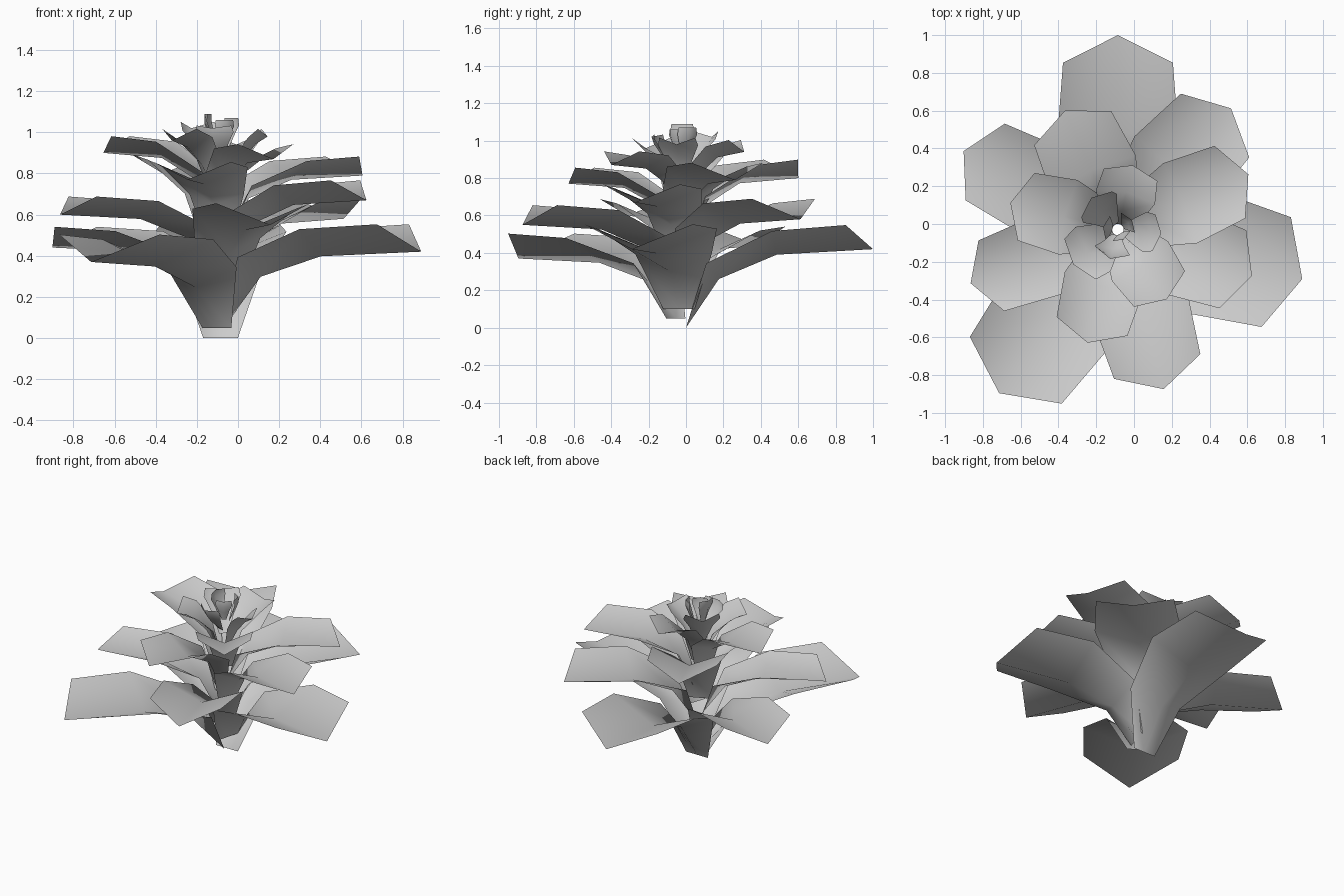
import bpy, math
from mathutils import Vector

if "Cube" in bpy.data.objects:
    bpy.data.objects.remove(bpy.data.objects["Cube"])

AXIS = Vector((-0.085, -0.03, 0))

# heading (degrees), length, half width, tip height; bottom to top of the spiral
PETALS = [
    (90, 1.03, .30, .42), (234, 1.07, .31, .37), (345, 1.01, .31, .42),
    (153, .917, .235, .44), (286, .878, .245, .55), (47, .878, .255, .58),
    (200, .83, .205, .60), (341, .75, .225, .67), (114, .69, .23, .80),
    (255, .62, .20, .77), (23, .75, .215, .79), (166, .587, .19, .90),
    (305, .45, .17, .87), (77, .35, .15, .94), (218, .30, .14, .96),
    (-5, .23, .10, .98), (130, .22, .11, 1.02), (255, .16, .09, 1.02),
    (35, .09, .06, 1.07), (170, .08, .06, 1.09), (300, .06, .05, 1.06),
]


def mix(a, b, t):
    return a + (b - a) * t


def petal(name, heading, length, width, tip_z, base_z, bud):
    """Cupped petal: four rows of left edge, midrib and right edge, pointed tip."""
    a = math.radians(heading)
    out = Vector((math.cos(a), math.sin(a), 0))
    side = Vector((-out.y, out.x, 0))
    rise = tip_z - base_z
    root = min(.03, length * .4)
    # midrib profile (radius, height): open petals spread flat, buds stand upright
    rib = [(root, base_z),
           (length * mix(.20, .75, bud), base_z + rise * mix(.62, .4, bud)),
           (length * mix(.50, 1.0, bud), base_z + rise * mix(.93, .75, bud)),
           (length, tip_z)]
    half = [.28, .68, 1.07, .97]
    lift = [.0, .36, .43, .43]
    verts = []
    for i, (r, z) in enumerate(rib):
        p, q = rib[max(i - 1, 0)], rib[min(i + 1, 3)]
        t = Vector((q[0] - p[0], q[1] - p[1])).normalized()
        n = out * -t.y + Vector((0, 0, t.x))
        mid = AXIS + out * r + Vector((0, 0, z))
        edge = mid + n * lift[i] * width
        if i == 3:                       # shoulders sit behind the tip
            edge -= out * length * mix(.135, .0, bud)
        verts += [edge + side * half[i] * width, mid, edge - side * half[i] * width]
    faces = []
    for i in range(3):
        for j in range(2):
            k = i * 3 + j
            faces.append((k, k + 1, k + 4, k + 3))
    me = bpy.data.meshes.new(name)
    me.from_pydata(verts, [], faces)
    me.polygons.foreach_set("use_smooth", [True] * len(faces))
    ob = bpy.data.objects.new(name, me)
    bpy.context.collection.objects.link(ob)


# petals climb the axis and close into a bud at the top
for i, (heading, length, width, tip_z) in enumerate(PETALS):
    bud = min(max((i - 12) / 6, 0), 1)
    petal(f"petal_{i + 1:02d}", heading, length, width, tip_z, min(.05 * i, .92), bud)
